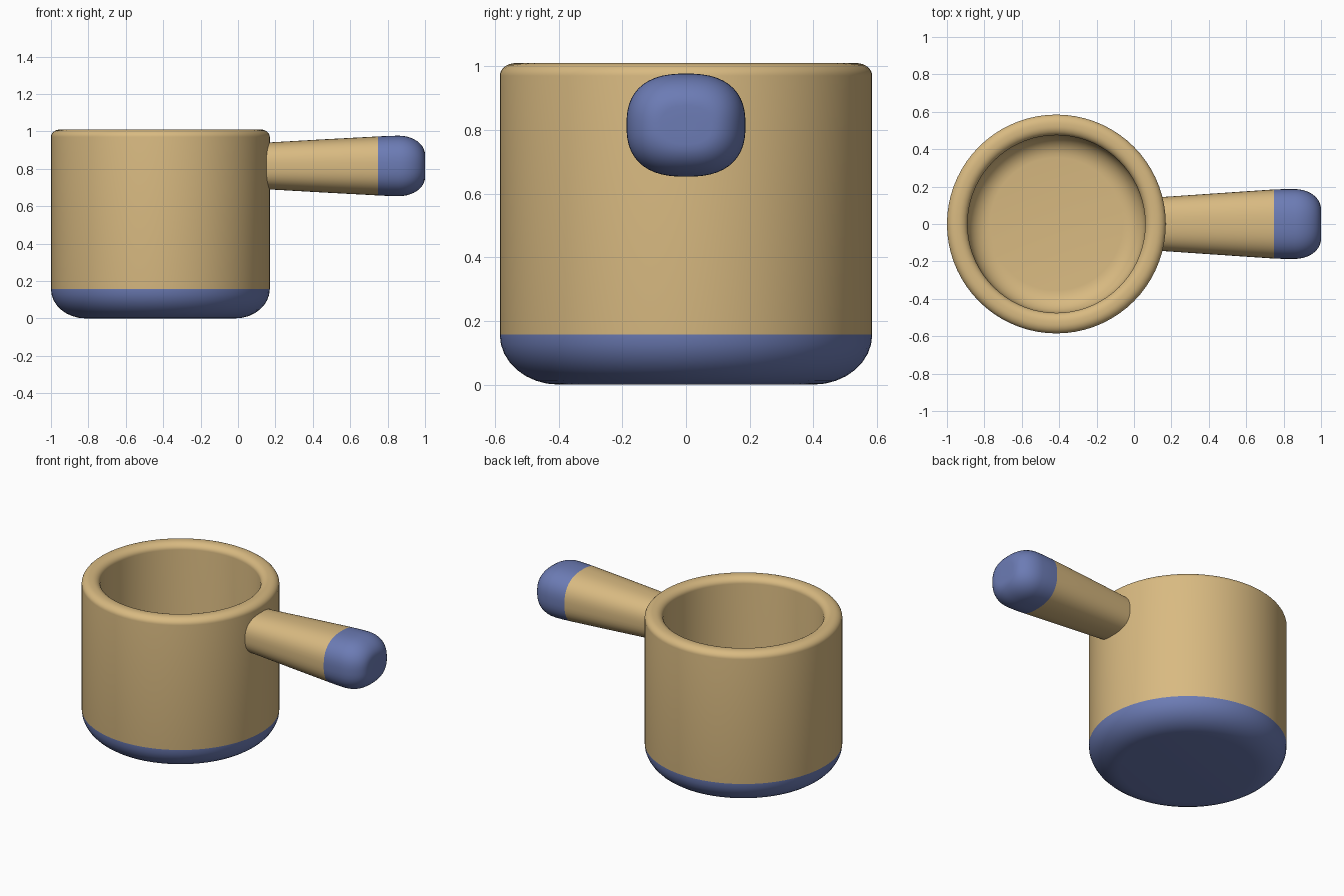
import bpy, bmesh, math

cube = bpy.data.objects.get("Cube")
if cube:
    bpy.data.objects.remove(cube, do_unlink=True)


def material(name, rgb):
    mat = bpy.data.materials.new(name)
    mat.use_nodes = True
    mat.diffuse_color = (*rgb, 1)
    mat.node_tree.nodes["Principled BSDF"].inputs["Base Color"].default_value = (*rgb, 1)
    return mat


TAN = material("tan clay", (0.69, 0.49, 0.22))
BLUE = material("blue glaze", (0.15, 0.2, 0.46))


def arc(cx, cy, rx, ry, start, end, steps=8):
    """Points on an elliptical arc, angles in degrees."""
    angles = [math.radians(start + (end - start) * i / steps) for i in range(steps + 1)]
    return [(cx + rx * math.cos(a), cy + ry * math.sin(a)) for a in angles]


def loft(name, rings, is_blue):
    """Join rings of points into a closed skin; is_blue picks the glazed faces."""
    bm = bmesh.new()
    loops = [[bm.verts.new(p) for p in ring] for ring in rings]
    for a, b in zip(loops, loops[1:]):
        n = len(a)
        for i in range(n):
            j = (i + 1) % n
            bm.faces.new((a[i], a[j], b[j], b[i]))
    bm.faces.new(loops[0][::-1])
    bm.faces.new(loops[-1])
    bmesh.ops.recalc_face_normals(bm, faces=bm.faces)
    for face in bm.faces:
        face.material_index = int(is_blue(face.calc_center_median(), face.normal))
    mesh = bpy.data.meshes.new(name)
    bm.to_mesh(mesh)
    bm.free()
    mesh.materials.append(TAN)
    mesh.materials.append(BLUE)
    obj = bpy.data.objects.new(name, mesh)
    bpy.context.collection.objects.link(obj)
    bpy.ops.object.select_all(action="DESELECT")
    obj.select_set(True)
    bpy.context.view_layer.objects.active = obj
    bpy.ops.object.shade_smooth_by_angle(angle=math.radians(40))
    return obj


# Pot body: outer wall, rounded rim, inner wall and floor in one profile
POT_X, R, INNER, HEIGHT, BAND, FLOOR = -0.415, 0.585, 0.475, 1.01, 0.157, 0.12
profile = (arc(R - 0.185, BAND, 0.185, BAND, -90, 0)
           + arc(R - 0.05, HEIGHT - 0.04, 0.05, 0.04, 0, 90)
           + arc(INNER + 0.05, HEIGHT - 0.04, 0.05, 0.04, 90, 180)
           + arc(INNER - 0.12, FLOOR + 0.12, 0.12, 0.12, 0, -90))
SIDES = 72
turns = [2 * math.pi * i / SIDES for i in range(SIDES)]
loft("pot_body",
     [[(POT_X + r * math.cos(t), r * math.sin(t), z) for t in turns] for r, z in profile],
     lambda c, n: c.z < BAND and (n.z < 0 or math.hypot(c.x - POT_X, c.y) > INNER))


# Handle: flared bar with a rounded-box section and a dipped, domed tip
def section(x, half_y, half_z, power=2 / 2.5, sides=48):
    ring = []
    for i in range(sides):
        t = 2 * math.pi * (i + 0.5) / sides
        c, s = math.cos(t), math.sin(t)
        ring.append((x, math.copysign(half_y * abs(c) ** power, c),
                     0.815 + math.copysign(half_z * abs(s) ** power, s)))
    return ring


DIP = 0.748
stations = [(0.1, 0.141, 0.122), (0.45, 0.165, 0.142), (DIP, 0.185, 0.158), (0.81, 0.187, 0.161)]
rings = [section(*s) for s in stations]
for inset, x in arc(0, 0.86, 1, 0.14, 0, 90, 10):
    rings.append(section(x, 0.08 + 0.107 * inset, 0.06 + 0.102 * inset))
rings.append(section(1.0, 0.03, 0.02))
loft("handle", rings, lambda c, n: c.x > DIP)
